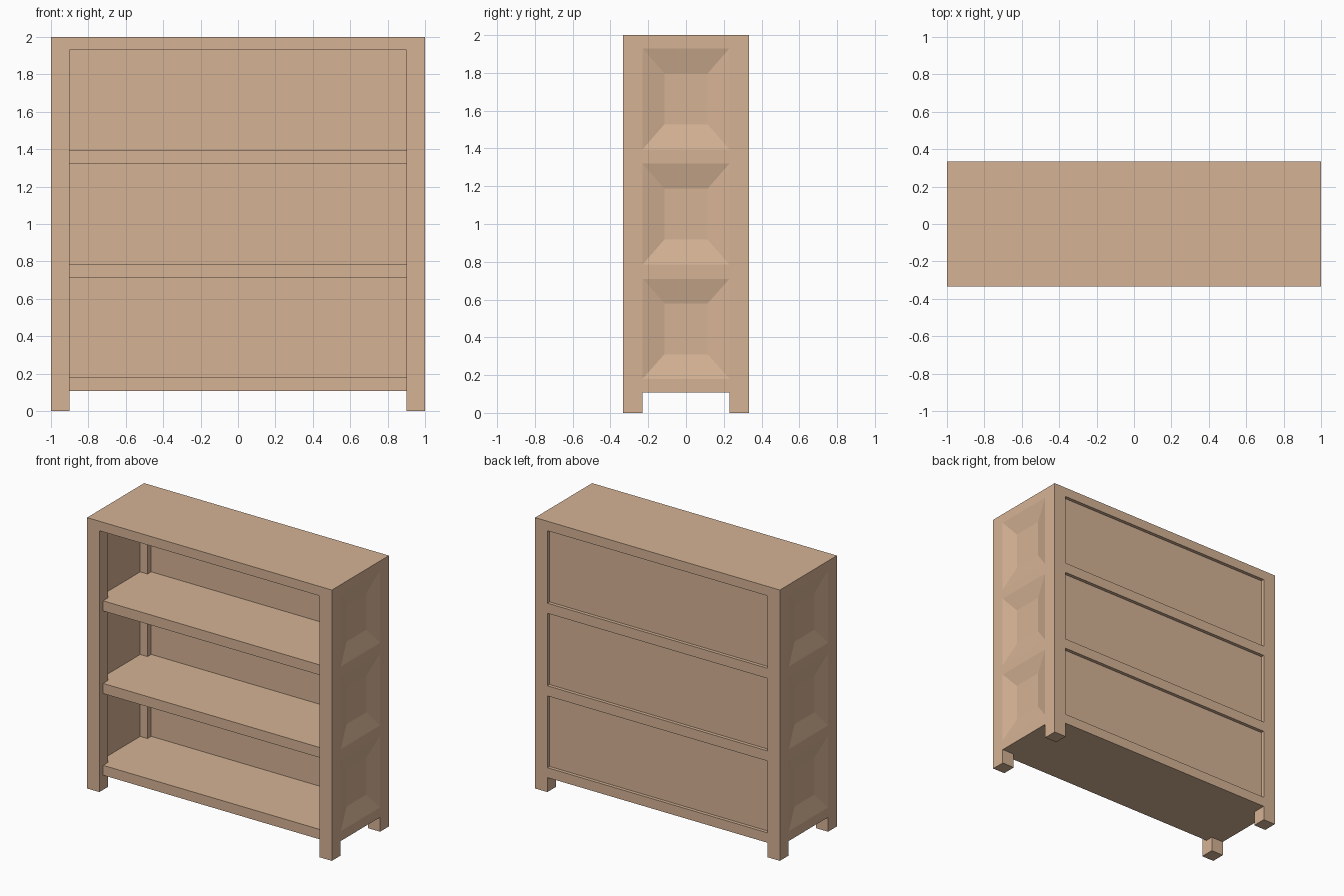
import bpy, bmesh

if "Cube" in bpy.data.objects:
    bpy.data.objects.remove(bpy.data.objects["Cube"])

wood = bpy.data.materials.new("light_wood")
wood.diffuse_color = (0.67, 0.45, 0.30, 1)
wood.use_nodes = True
wood.node_tree.nodes["Principled BSDF"].inputs["Base Color"].default_value = wood.diffuse_color

D = 0.333                      # half depth
P, PY = 0.9, 0.23              # inner faces of the corner posts
BAYS = [(0.18, 0.71), (0.785, 1.32), (1.395, 1.93)]
BOTTOM, TOP = 0.107, 1.93


def finish(name, bm):
    bmesh.ops.recalc_face_normals(bm, faces=bm.faces)
    me = bpy.data.meshes.new(name)
    bm.to_mesh(me)
    bm.free()
    me.materials.append(wood)
    ob = bpy.data.objects.new(name, me)
    bpy.context.collection.objects.link(ob)
    return ob


def prism(name, outline, z0, z1):
    bm = bmesh.new()
    base = bm.faces.new([bm.verts.new((x, y, z0)) for x, y in outline])
    top = bmesh.ops.extrude_face_region(bm, geom=[base])["geom"]
    for v in top:
        if isinstance(v, bmesh.types.BMVert):
            v.co.z = z1
    if not any(abs(f.calc_center_median().z - z0) < 1e-6 for f in bm.faces):
        bm.faces.new([v for v in base.verts])
    return finish(name, bm)


def box(name, x0, x1, y0, y1, z0, z1):
    return prism(name, [(x0, y0), (x1, y0), (x1, y1), (x0, y1)], z0, z1)


# Top board
box("top_board", -1, 1, -D, D, TOP, 2.0)

# Corner posts that run down into the feet
for sx in (-1, 1):
    for sy, label in ((-1, "front"), (1, "back")):
        xs, ys = sorted((sx * P, sx)), sorted((sy * PY, sy * D))
        box(f"{label}_post", *xs, *ys, 0, TOP)

# Shelves, notched around the posts, set back at the front and flush at the back
S, F = 0.96, -0.288
notched = [(-P, F), (P, F), (P, -PY), (S, -PY), (S, PY), (P, PY),
           (P, D), (-P, D), (-P, PY), (-S, PY), (-S, -PY), (-P, -PY)]
for z0, z1 in ((BOTTOM, 0.18), (0.71, 0.785), (1.32, 1.395)):
    prism("shelf", notched, z0, z1)

# Back panels, one per bay
for z0, z1 in BAYS:
    box("back_panel", -P, P, 0.273, 0.308, z0, z1)


# Side panels with bevelled recesses on the outside
def side_panel(sx):
    bm = bmesh.new()

    def quad(*pts):
        return bm.faces.new([bm.verts.new((sx * x, y, z)) for x, y, z in pts])

    levels = [BOTTOM] + [z for bay in BAYS for z in bay]
    for z0, z1 in zip(levels, levels[1:]):
        face = quad((1, -PY, z0), (1, PY, z0), (1, PY, z1), (1, -PY, z1))
        if (z0, z1) in BAYS:
            bmesh.ops.inset_individual(bm, faces=[face], thickness=0.12)
            mid = (z0 + z1) / 2
            for v in face.verts:
                v.co.x = sx * (1 - 0.032)
                v.co.y = 0.115 if v.co.y > 0 else -0.115
                v.co.z = mid + (0.135 if v.co.z > mid else -0.135)
    quad((S, -PY, BOTTOM), (S, PY, BOTTOM), (S, PY, TOP), (S, -PY, TOP))
    for z in (BOTTOM, TOP):
        quad((S, -PY, z), (S, PY, z), (1, PY, z), (1, -PY, z))
    bmesh.ops.remove_doubles(bm, verts=bm.verts, dist=1e-5)
    # Hidden front and back edges of the panel
    bmesh.ops.holes_fill(bm, edges=[e for e in bm.edges if e.is_boundary], sides=0)
    finish("side_panel", bm)


for sx in (-1, 1):
    side_panel(sx)
